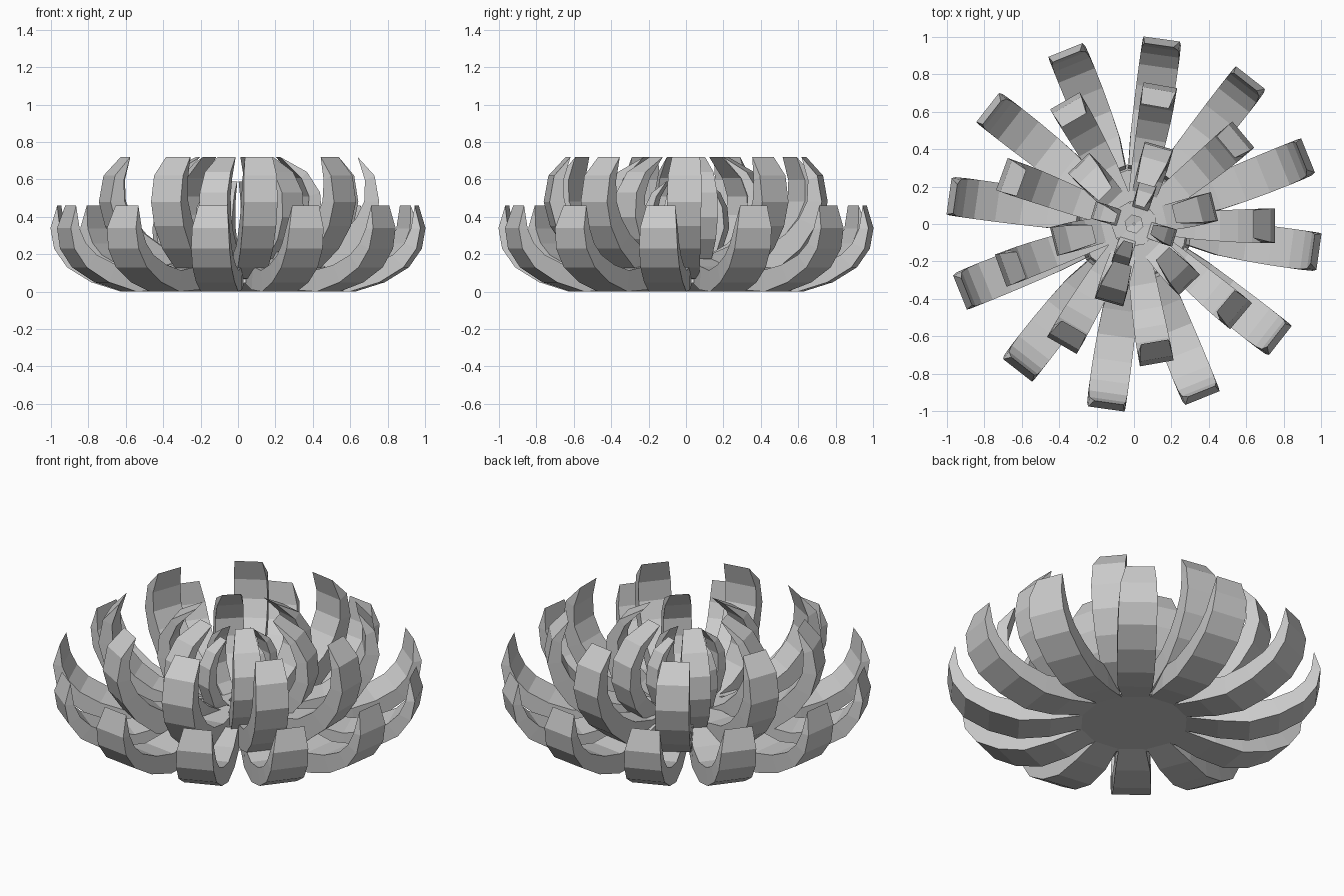
import bpy, bmesh, math
from mathutils import Vector, Matrix

cube = bpy.data.objects.get("Cube")
if cube:
    bpy.data.objects.remove(cube, do_unlink=True)

grey = bpy.data.materials.new("petal_grey")
grey.use_nodes = True
COLOUR = (0.6, 0.6, 0.6, 1)
grey.diffuse_color = COLOUR
grey.node_tree.nodes["Principled BSDF"].inputs["Base Color"].default_value = COLOUR


def finish(bm, name):
    bmesh.ops.recalc_face_normals(bm, faces=bm.faces)
    mesh = bpy.data.meshes.new(name)
    bm.to_mesh(mesh)
    bm.free()
    mesh.materials.append(grey)
    obj = bpy.data.objects.new(name, mesh)
    bpy.context.collection.objects.link(obj)
    return obj


def petal_mesh(profile, thick, base, tip, bulge):
    """Crescent petal along +x: profile is the outer curve as (radius, height)."""
    bm = bmesh.new()
    pts = [Vector(p) for p in profile]
    last = len(pts) - 1
    rows = []
    for i, p in enumerate(pts):
        s = i / last
        along = (pts[min(i + 1, last)] - pts[max(i - 1, 0)]).normalized()
        inner = p + Vector((-along.y, along.x)) * thick * math.sqrt(1 - s)
        # the clockwise side swells more than the other
        half = base + (tip - base) * s
        swell = bulge * 2 * math.sqrt(s * (1 - s))
        left, right = half + 0.4 * swell, -half - swell
        corners = [(p, left), (p, right), (inner, right), (inner, left)]
        if i == last:
            corners = corners[:2]
        rows.append([bm.verts.new((q.x, side, q.y)) for q, side in corners])
    for a, b in zip(rows[:-2], rows[1:-1]):
        for k in range(4):
            n = (k + 1) % 4
            bm.faces.new((a[k], a[n], b[n], b[k]))
    # base cap and wedge-shaped tip
    bm.faces.new(rows[0])
    a, (t0, t1) = rows[-2], rows[-1]
    bm.faces.new((a[0], a[1], t1, t0))
    bm.faces.new((a[2], a[3], t0, t1))
    bm.faces.new((a[1], a[2], t1))
    bm.faces.new((a[3], a[0], t0))
    return bm


def petal_ring(name, count, start, *shape):
    for i in range(count):
        bm = petal_mesh(*shape)
        turn = Matrix.Rotation(math.radians(start + 360 * i / count), 4, "Z")
        bm.transform(turn)
        finish(bm, f"{name}_{i + 1}")


# Four rings of petals, widest first
petal_ring("outer_petal", 12, -8,
           [(.28, .045), (.45, .01), (.62, 0), (.78, .05), (.91, .13),
            (.98, .23), (1, .34), (.965, .46)], .135, .072, .078, .043)
petal_ring("middle_petal", 9, 0,
           [(.12, .06), (.35, .07), (.52, .13), (.64, .23), (.72, .35),
            (.755, .48), (.73, .62), (.64, .72)], .15, .055, .075, .035)
petal_ring("inner_petal", 6, 14,
           [(.06, .08), (.2, .1), (.32, .18), (.4, .28), (.44, .4),
            (.43, .53), (.36, .64), (.22, .72)], .12, .045, .05, .045)
petal_ring("core_petal", 4, -17,
           [(.03, .1), (.12, .13), (.19, .22), (.23, .34), (.22, .45),
            (.18, .53), (.1, .59)], .08, .027, .027, .03)

# Base disc holding the petals
bm = bmesh.new()
bmesh.ops.create_cone(bm, cap_ends=True, segments=12, radius1=.32, radius2=.29, depth=.07)
bm.transform(Matrix.Translation((0, 0, .08)) @ Matrix.Rotation(math.radians(7), 4, "Z"))
finish(bm, "base_disc")
